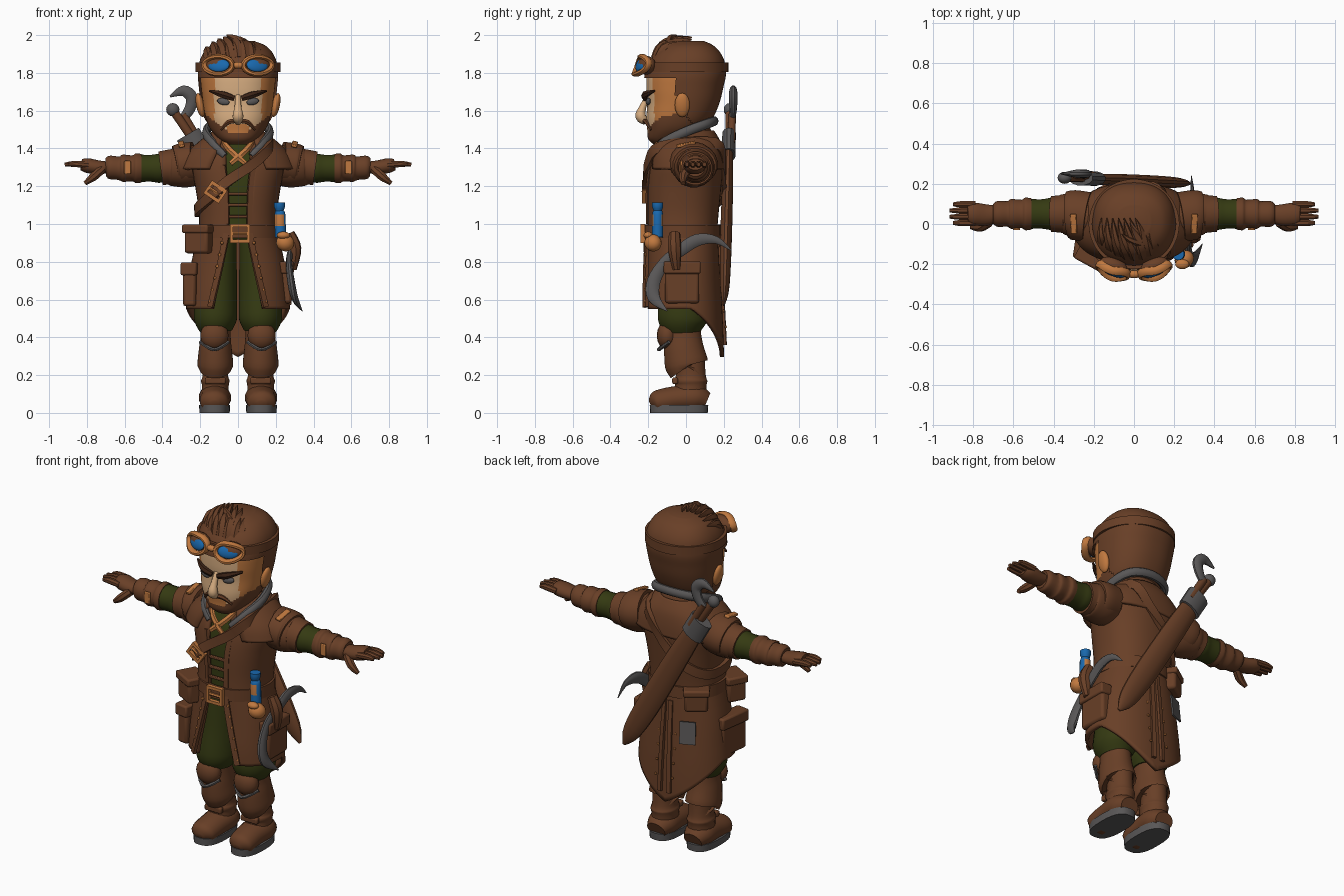
import bpy, bmesh, math
from math import sin, cos, pi
from mathutils import Vector, Euler

if "Cube" in bpy.data.objects:
    bpy.data.objects.remove(bpy.data.objects["Cube"])


def material(name, *rgb):
    m = bpy.data.materials.new(name)
    m.use_nodes = True
    m.diffuse_color = (*rgb, 1)
    m.node_tree.nodes["Principled BSDF"].inputs["Base Color"].default_value = (*rgb, 1)
    return m


LEATHER = material("brown leather", .14, .05, .02)
DARK = material("dark brown", .045, .017, .008)
GREEN = material("olive cloth", .035, .042, .006)
TAN = material("copper tan", .53, .19, .05)
SKIN = material("pale skin", .68, .42, .22)
BLUE = material("blue glass", .01, .14, .42)
GREY = material("grey metal", .1, .095, .095)
SIDES = (("left", 1), ("right", -1))
made = []


def finish(name, bm, mat, rule=None, thick=0):
    """Turn a bmesh into an object; a rule gives each face its material, or None to cut it."""
    mats = [mat]
    if rule:
        cut = []
        for f in bm.faces:
            m = rule(f.calc_center_median())
            if m is None:
                cut.append(f)
                continue
            if m not in mats:
                mats.append(m)
            f.material_index = mats.index(m)
        bmesh.ops.delete(bm, geom=cut, context='FACES')
    bmesh.ops.recalc_face_normals(bm, faces=bm.faces)
    mesh = bpy.data.meshes.new(name)
    bm.to_mesh(mesh)
    bm.free()
    for m in mats:
        mesh.materials.append(m)
    obj = bpy.data.objects.new(name, mesh)
    bpy.context.collection.objects.link(obj)
    if thick:
        mod = obj.modifiers.new("thickness", 'SOLIDIFY')
        mod.thickness, mod.offset = thick, 0
    made.append(obj)
    return obj


def smooth_path(pts, k, loop=False):
    """Catmull-Rom interpolation of tuples, k steps per span."""
    n, out = len(pts), []
    pick = lambda i: pts[i % n] if loop else pts[min(max(i, 0), n - 1)]
    for i in range(n if loop else n - 1):
        for j in range(k):
            t = j / k
            out.append(tuple(b + t * ((c - a) / 2 + t * ((2*a - 5*b + 4*c - d) / 2 + t * (3*b - a - 3*c + d) / 2))
                             for a, b, c, d in zip(pick(i - 1), pick(i), pick(i + 1), pick(i + 2))))
    return out if loop else out + [pts[-1]]


def grid(name, rings, mat, wrap=True, loop=False, caps=True, rule=None, thick=0):
    bm = bmesh.new()
    rows = [[bm.verts.new(p) for p in ring] for ring in rings]
    for a, b in zip(rows, rows[1:] + rows[:1] if loop else rows[1:]):
        for i in range(len(a) if wrap else len(a) - 1):
            j = (i + 1) % len(a)
            bm.faces.new((a[i], a[j], b[j], b[i]))
    if caps and wrap and not loop:
        bm.faces.new(rows[0])
        bm.faces.new(rows[-1])
    return finish(name, bm, mat, rule, thick)


def loft(name, rows, mat, x0=0, n=40, k=4, power=2.3, grow=0, warp=None, **kw):
    """Stack rounded sections: z, half width, front y, back y, optional half gap at the front."""
    gapped = len(rows[0]) > 4
    power_of = lambda v: math.copysign(abs(v) ** (2 / power), v)
    rings = []
    for z, rx, yf, yb, *gap in smooth_path(rows, k):
        start = math.asin((gap[0] / rx) ** (power / 2)) if gapped else 0
        ring = []
        for i in range(n + gapped):
            a = start + (2 * pi - 2 * start) * i / n
            p = (x0 + (rx + grow) * power_of(sin(a)),
                 (yf + yb) / 2 - ((yb - yf) / 2 + grow) * power_of(cos(a)), z)
            ring.append(warp(*p) if warp else p)
        rings.append(ring)
    return grid(name, rings, mat, wrap=not gapped, **kw)


def sweep(name, pts, w, t, mat, n=10, k=4, loop=False, up=None, **kw):
    """Sweep an oval (or a strap, n=4) along x, y, z, scale points; t is measured along up or outward."""
    path = smooth_path([p if len(p) == 4 else (*p, 1) for p in pts], k, loop)
    grown, last, rings = (math.sqrt(2) if n == 4 else 1), len(path) - 1, []
    for i, p in enumerate(path):
        before = path[i - 1] if loop or i else p
        after = path[(i + 1) % len(path)] if loop or i < last else p
        tangent = Vector(after[:3]) - Vector(before[:3])
        side = tangent.cross(Vector(up or (p[0], p[1], 0))).normalized()
        out = side.cross(tangent).normalized()
        r = p[3] * grown
        angles = [2 * pi * (j + .5) / n for j in range(n)]
        rings.append([Vector(p[:3]) + side * w * r * cos(a) + out * t * r * sin(a) for a in angles])
    return grid(name, rings, mat, loop=loop, **kw)


def ball(name, loc, size, mat, rot=(0, 0, 0), seg=16):
    bm = bmesh.new()
    bmesh.ops.create_uvsphere(bm, u_segments=seg, v_segments=seg // 2, radius=1)
    obj = finish(name, bm, mat)
    obj.location, obj.scale, obj.rotation_euler = loc, size, rot
    return obj


def box(name, loc, size, mat, rot=(0, 0, 0), bevel=.015):
    bm = bmesh.new()
    bmesh.ops.create_cube(bm, size=1)
    bmesh.ops.scale(bm, vec=size, verts=bm.verts)
    obj = finish(name, bm, mat)
    obj.location, obj.rotation_euler = loc, rot
    if bevel:
        mod = obj.modifiers.new("soft edges", 'BEVEL')
        mod.width, mod.segments = bevel, 2
    return obj


def buckle(name, loc, w, h, roll=0):
    turn = Euler((0, roll, 0))
    corner = lambda x, z: tuple(Vector(loc) + Vector((x * w, 0, z * h)) @ turn.to_matrix().transposed())
    sweep(name, [corner(*c) for c in ((-1, -1), (1, -1), (1, 1), (-1, 1))], .012, .012, TAN, n=4, k=1, loop=True, up=(0, -1, 0))
    sweep(name + "_pin", [corner(-1, 0), corner(1, 0)], .009, .009, TAN, n=6, k=1, up=(0, -1, 0))


# Head, with beard and skin zones
head_rows = [(1.42, .06, -.17, -.05), (1.45, .1, -.2, 0), (1.5, .145, -.205, .08), (1.56, .17, -.21, .13),
             (1.64, .185, -.205, .165), (1.72, .195, -.21, .185), (1.8, .2, -.205, .2),
             (1.88, .185, -.17, .185), (1.94, .14, -.11, .14), (1.97, .07, -.05, .08)]


def face_zone(c):
    x = abs(c.x)
    if c.y > -.03 or c.z > 1.77:
        return LEATHER
    if x < .055 and 1.485 < c.z < 1.53:
        return TAN
    if c.z < 1.5 + .7 * max(0, x - .06):
        return LEATHER
    return SKIN if x < .125 and c.y < -.12 else TAN


loft("head", head_rows, SKIN, n=72, k=6, rule=face_zone)
loft("hair", head_rows[2:], LEATHER, n=72, k=6, grow=.012,
     rule=lambda c: LEATHER if c.z > 1.77 or c.y > -.05 + .6 * max(0, 1.66 - c.z) else None)
for i in range(9):
    x = (i - 4) * .04
    drop = 2.2 * x * x
    sweep("hair_lock", [(x, -.17 + drop, 1.88 - drop, .9), (x * .95 - .01, -.13 + drop, 1.945 - drop, 1.2),
                        (x * .85 - .03, -.04, 1.975 - drop, .9), (x * .7 - .05, .03, 1.99 - drop, .1)],
          .028, .018, LEATHER, n=6)
sweep("quiff_tip", [(.02, -.1, 1.95), (-.02, -.08, 1.98, .8), (-.06, -.05, 2, .1)], .03, .02, LEATHER, n=6)
sweep("nose", [(0, -.2, 1.68, .5), (0, -.228, 1.62, .7), (0, -.24, 1.57, 1.1), (0, -.21, 1.54, .7)], .027, .026, SKIN, up=(0, -1, 0))
for side, s in SIDES:
    ball(side + "_ear", (s * .2, -.02, 1.63), (.022, .04, .065), TAN, (0, s * .2, 0))
    ball(side + "_eye", (s * .078, -.2, 1.648), (.034, .012, .018), GREY, (0, s * -.2, s * .2))
    sweep(side + "_eyebrow", [(s * .02, -.217, 1.665), (s * .08, -.217, 1.685, 1.2), (s * .15, -.168, 1.705, .4)], .016, .014, DARK, n=6)
    sweep(side + "_moustache", [(0, -.222, 1.545), (s * .05, -.21, 1.54), (s * .09, -.185, 1.5, .5)], .013, .012, LEATHER, n=6)

# Goggles
sweep("goggle_strap", [(.217 * sin(a * pi / 6), -.215 * cos(a * pi / 6), 1.83) for a in range(12)], .026, .009, LEATHER, n=4, loop=True)
for side, s in SIDES:
    curve = lambda x, z: -.25 + .9 * max(0, abs(x) - .12) + .35 * (z - 1.84)
    rim = []
    for i in range(12):
        x, z = s * .102 + .073 * cos(i * pi / 6), 1.84 + .047 * sin(i * pi / 6)
        rim.append((x, curve(x, z), z))
    sweep(side + "_goggle_frame", rim, .014, .022, TAN, n=8, k=3, loop=True)
    ball(side + "_goggle_cup", (s * .102, -.21, 1.84), (.075, .045, .05), LEATHER, (-.3, 0, s * .35))
    ball(side + "_lens", (s * .102, -.24, 1.84), (.06, .018, .037), BLUE, (-.3, 0, s * .35))
ball("goggle_bridge", (0, -.25, 1.84), (.035, .02, .018), TAN)

# Torso, coat and collar
torso = [(.92, .19, -.185, .14), (1.05, .185, -.185, .15), (1.2, .205, -.185, .165),
         (1.32, .23, -.17, .175), (1.4, .2, -.14, .165), (1.46, .14, -.11, .145), (1.53, .11, -.08, .12)]
loft("shirt", torso, GREEN, rule=lambda c: GREEN if c.y < 0 else LEATHER)
loft("coat_top", [(*r, g) for r, g in zip(torso[:6], (.05, .045, .055, .06, .06, .05))], LEATHER, grow=.012, thick=.02)
loft("shoulder_cape", [(1.49, .12, -.1, .14, .07), (1.43, .2, -.155, .175, .09), (1.36, .27, -.18, .19, .12),
                       (1.29, .3, -.19, .195, .15)], LEATHER, thick=.02)


def hem(x, y, z):
    """Let the back of the skirt fall into a pointed tail."""
    fall = min(1, max(0, (.95 - z) / .4))
    reach = max(0, y - .03) / .17
    return x, y, z - .27 * fall * reach * (1 - .5 * min(1, abs(x) / .25))


loft("coat_skirt", [(.97, .195, -.195, .155, .05), (.8, .235, -.2, .17, .08), (.65, .255, -.21, .185, .11),
                    (.55, .265, -.21, .19, .13)], LEATHER, n=56, warp=hem, thick=.022)
for side, s in SIDES:
    sweep(side + "_coat_edge", [(s * .06, -.205, .95), (s * .095, -.212, .78), (s * .145, -.215, .56)], .016, .009, LEATHER, n=4)
    sweep(side + "_chest_edge", [(s * .06, -.198, 1), (s * .065, -.2, 1.18), (s * .08, -.185, 1.31)], .014, .009, LEATHER, n=4)
    sweep(side + "_tail_seam", [(s * .02, .168, .9), (s * .025, .19, .65), (s * .03, .205, .36)], .012, .01, LEATHER, n=4)
    for i in range(6):
        z = .9 - i * .062
        ball(side + "_coat_stud", (s * (.075 + .2 * (.95 - z)), -.215, z), (.009, .007, .009), TAN, seg=8)
        ball(side + "_tail_stud", (s * .055, .155 + i * .011, .88 - i * .085), (.008, .007, .008), TAN, seg=8)
for i in range(3):
    box("chest_clasp", (0, -.2, 1.04 + i * .06), (.1, .018, .016), LEATHER, bevel=.004)
half = [(.07, -.17, 1.36, .7), (.13, -.13, 1.42), (.168, -.01, 1.485), (.125, .11, 1.53)]
sweep("grey_collar", half + [(0, .15, 1.545)] + [(-p[0], *p[1:]) for p in half[::-1]], .026, .022, GREY)
for side, s in SIDES:
    sweep(side + "_scarf", [(s * .08, -.13, 1.44, .7), (s * .045, -.175, 1.395), (0, -.195, 1.35)], .018, .014, TAN, n=6)
    sweep(side + "_scarf_end", [(0, -.2, 1.355), (s * .04, -.205, 1.32, .8)], .018, .012, TAN, n=6)

# Belts and pouches
sweep("waist_belt", [(.21 * sin(a * pi / 6), -.02 - .19 * cos(a * pi / 6), .96) for a in range(12)], .035, .012, LEATHER, n=4, loop=True)
buckle("belt_buckle", (.01, -.23, .95), .045, .042)
sweep("chest_strap", [(.17, -.13, 1.41), (.08, -.2, 1.32), (-.05, -.215, 1.23), (-.14, -.2, 1.15), (-.215, -.09, 1.08),
                      (-.2, .08, 1.07), (-.1, .185, 1.15), (.05, .195, 1.3), (.15, .15, 1.43)], .027, .012, LEATHER, n=4, loop=True)
buckle("strap_buckle", (-.12, -.222, 1.17), .042, .032, .6)
for name, x, y, z, w, d, h, turn in (("belt_pouch", -.2, -.15, .92, .14, .11, .15, -.5), ("back_pouch", -.16, .13, .93, .13, .08, .13, .6),
                                     ("left_pocket", .255, -.02, .69, .06, .18, .22, 0), ("right_pocket", -.245, -.07, .68, .07, .19, .23, -.15)):
    box(name, (x, y, z), (w, d, h), LEATHER, (0, 0, turn))
    box(name + "_flap", (x * 1.01, y, z + h * .36), (w + .016, d + .016, h * .3), LEATHER, (0, 0, turn), .01)
box("worn_patch", (-.14, .185, .74), (.09, .009, .13), GREY, (.1, 0, .4), 0)

# Vial holder and sickle at the hip
sweep("vial", [(.225, -.15, .93), (.222, -.15, 1.05), (.22, -.15, 1.07, .75), (.22, -.15, 1.09), (.22, -.15, 1.115)],
      .03, .03, BLUE, n=12, k=2, up=(0, 1, 0), rule=lambda c: TAN if .97 < c.z < 1.02 else BLUE)
ball("vial_pouch", (.25, -.175, .9), (.05, .045, .045), TAN, (0, .3, .5))
ball("vial_pouch_knot", (.24, -.2, .94), (.035, .025, .02), TAN)
sweep("sickle", [(.285, .24, .86, .1), (.29, .16, .915, .6), (.285, .06, .915), (.28, -.03, .86), (.27, -.11, .8, .9),
                 (.28, -.17, .7, 1.1), (.3, -.17, .61, 1), (.34, -.1, .54, .1)], .034, .018, GREY, up=(1, 0, 0))
sweep("sickle_loop", [(.27, -.06, .95), (.3, -.06, .87, 1.2), (.29, -.05, .76, .7)], .03, .03, LEATHER, n=8)

# Scabbard and hilts on the back
sweep("scabbard", [(-.25, .225, 1.45, .8), (-.1, .22, 1.2), (.1, .21, .86, 1.05), (.22, .205, .66, .8), (.275, .2, .57, .15)],
      .066, .03, LEATHER, n=12, up=(0, 1, 0))
sweep("scabbard_throat", [(-.265, .228, 1.475), (-.2, .226, 1.365)], .07, .037, GREY, n=12, up=(0, 1, 0))
sweep("sword_grip", [(-.22, .23, 1.42), (-.335, .23, 1.59)], .024, .022, LEATHER, up=(0, 1, 0))
ball("sword_pommel", (-.345, .23, 1.605), (.035, .03, .035), GREY)
sweep("hook_shaft", [(-.2, .24, 1.43), (-.29, .245, 1.58)], .022, .02, LEATHER, up=(0, 1, 0))
sweep("hook", [(-.29, .245, 1.56, .8), (-.255, .25, 1.61), (-.245, .25, 1.67, 1.1), (-.29, .25, 1.705), (-.36, .25, 1.675, .2)],
      .03, .02, GREY, up=(0, 1, 0))

for side, s in SIDES:
    # Arms and hands
    def along(name, pts, w, t, mat, **kw):
        sweep(side + name, [(s * p[0], *p[1:]) for p in pts], w, t, mat, **kw)
    along("_sleeve", [(.18, .03, 1.32, 1), (.27, .04, 1.305, 1.12), (.34, .05, 1.3, 1.02), (.37, .05, 1.3, .94), (.41, .05, 1.295, .9)],
          .1, .1, LEATHER, n=20, up=(0, 0, 1))
    along("_shoulder_pad", [(.23, .035, 1.325, 1), (.3, .045, 1.315, 1), (.33, .045, 1.31, .93)], .125, .112, LEATHER, n=20, up=(0, 0, 1))
    along("_shirt_sleeve", [(.38, .05, 1.295, 1), (.42, .05, 1.295, 1.06), (.46, .05, 1.295, .98), (.53, .05, 1.295, 1)], .076, .074, GREEN, n=16, up=(0, 0, 1))
    along("_bracer", [(.51, .05, 1.295, 1.1), (.54, .05, 1.295, 1.15), (.56, .05, 1.295, 1), (.61, .05, 1.295, 1.05),
                      (.63, .05, 1.295, .9), (.68, .05, 1.3, .9), (.7, .05, 1.3, .7)], .072, .07, LEATHER, n=16, up=(0, 0, 1))
    box(side + "_bracer_buckle", (s * .585, -.025, 1.3), (.035, .012, .07), TAN, bevel=.004)
    box(side + "_shoulder_patch", (s * .3, 0, 1.422), (.03, .1, .016), TAN, (.2, s * .2, 0), .004)
    along("_palm", [(.68, .05, 1.3, .8), (.74, .045, 1.3, 1), (.8, .05, 1.31, 1.05), (.83, .05, 1.315, .8)], .055, .038, LEATHER, n=12, up=(0, 0, 1))
    for i in range(4):
        y = .005 + i * .031
        tip = .9 + .02 * sin(i * pi / 3)
        along("_finger", [(.79, y, 1.312), (.86, y, 1.318), (tip, y, 1.315, .6)], .017, .018, LEATHER, n=8, up=(0, 0, 1))
    along("_thumb", [(.72, .01, 1.29), (.765, -.015, 1.25), (.81, -.015, 1.215, .5)], .024, .024, LEATHER, n=8, up=(0, 1, 0))

    # Legs and boots
    stand = dict(n=20, up=(0, 1, 0))
    along("_trouser", [(.1, -.01, .95, .9), (.11, -.01, .7, 1), (.118, -.015, .54, 1.1), (.118, -.02, .48, 1.05), (.115, -.02, .43, .8)],
          .105, .122, GREEN, **stand)
    along("_boot_top", [(.118, -.02, .47, .95), (.118, -.015, .4, .98), (.12, -.01, .33, 1.08), (.12, .005, .25, 1.15), (.12, .01, .25, .8)],
          .082, .1, LEATHER, **stand)
    along("_boot_shaft", [(.12, .02, .3, 1), (.12, .025, .2, 1), (.12, .025, .17, 1.12), (.12, .025, .14, 1.05), (.122, .02, .06, 1.1)],
          .068, .08, LEATHER, **stand)
    along("_foot", [(.122, .11, .06, .75), (.122, .05, .08, 1.1), (.122, -.05, .075, 1.05), (.125, -.13, .062, 1), (.125, -.165, .055, .85),
                    (.125, -.188, .045, .3)], .078, .065, LEATHER, n=16, up=(0, 0, 1))
    loft(side + "_sole", [(0, .08, -.19, .115), (.042, .082, -.192, .118)], GREY, x0=s * .124, n=28, k=1, power=2.6)
    ball(side + "_knee_pad", (s * .125, -.1, .41), (.075, .055, .075), LEATHER)
    sweep(side + "_knee_rim", [(s * .05, -.1, .375), (s * .125, -.145, .335), (s * .2, -.09, .375)], .01, .01, GREY, n=6, up=(0, -1, 0))
    box(side + "_boot_strap", (s * .12, -.058, .17), (.11, .03, .035), LEATHER, bevel=.008)

# Smooth shading with sharp creases
bpy.ops.object.select_all(action='DESELECT')
for obj in made:
    obj.select_set(True)
bpy.context.view_layer.objects.active = made[0]
bpy.ops.object.shade_smooth_by_angle(angle=math.radians(40))
